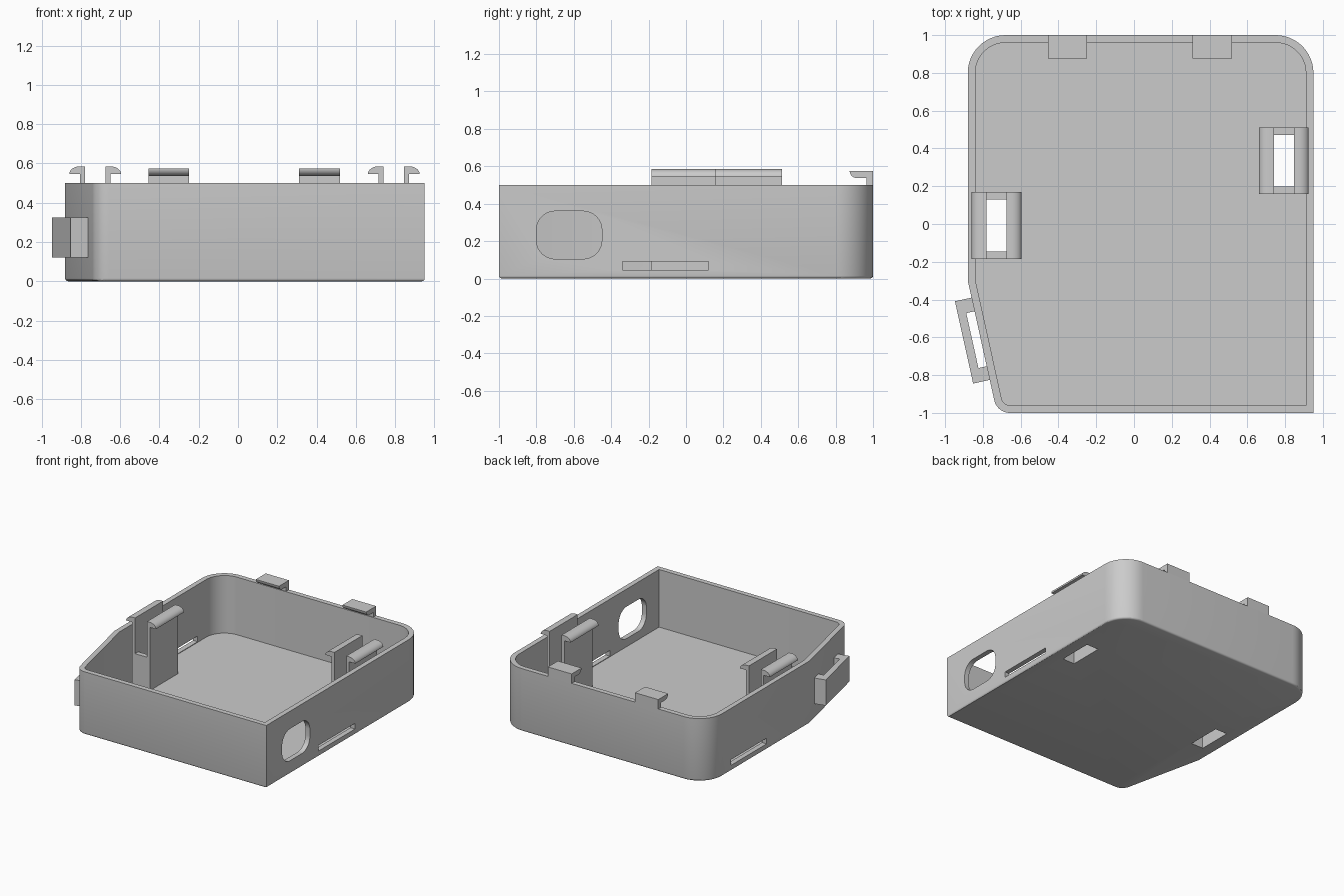
import bpy, bmesh, math
from mathutils import Vector, Matrix

cube = bpy.data.objects.get("Cube")
if cube:
    bpy.data.objects.remove(cube, do_unlink=True)

grey = bpy.data.materials.new("light grey plastic")
grey.use_nodes = True
grey.diffuse_color = (0.6, 0.6, 0.6, 1)
grey.node_tree.nodes["Principled BSDF"].inputs["Base Color"].default_value = (0.6, 0.6, 0.6, 1)

HEIGHT, WALL, FLOOR = 0.5, 0.04, 0.04


def outline(corners, inset=0, segments=12):
    """Counter-clockwise corners (x, y, radius) -> inset outline with filleted corners."""
    points = []
    n = len(corners)
    for i, (x, y, r) in enumerate(corners):
        p = Vector((x, y))
        before = (p - Vector(corners[i - 1][:2])).normalized()
        after = (Vector(corners[(i + 1) % n][:2]) - p).normalized()
        n1, n2 = Vector((-before.y, before.x)), Vector((-after.y, after.x))
        mitre = (n1 + n2) / (1 + n1.dot(n2))
        radius = max(r - inset, 0)
        if radius == 0:
            points.append(p + mitre * inset)
            continue
        centre = p + mitre * (inset + radius)
        turn = math.acos(max(-1, min(1, n1.dot(n2))))
        for k in range(segments + 1):
            points.append(centre - Matrix.Rotation(turn * k / segments, 2) @ n1 * radius)
    return points


def prism(name, points, axis, low, high, bottom_bevel=0):
    """Extrude a 2D profile along the x, y or z axis."""
    place = {"x": lambda u, v: (low, u, v),
             "y": lambda u, v: (u, low, v),
             "z": lambda u, v: (u, v, low)}[axis]
    bm = bmesh.new()
    base = bm.faces.new([bm.verts.new(place(*p)) for p in points])
    shift = Vector([high - low if a == axis else 0 for a in "xyz"])
    new = bmesh.ops.extrude_face_region(bm, geom=[base], use_keep_orig=True)["geom"]
    bmesh.ops.translate(bm, vec=shift, verts=[g for g in new if isinstance(g, bmesh.types.BMVert)])
    bmesh.ops.recalc_face_normals(bm, faces=bm.faces)
    if bottom_bevel:
        rim = [e for e in bm.edges if all(abs(v.co.z - low) < 1e-5 for v in e.verts)]
        bmesh.ops.bevel(bm, geom=rim, offset=bottom_bevel, segments=3, profile=0.5, affect="EDGES")
    mesh = bpy.data.meshes.new(name)
    bm.to_mesh(mesh)
    bm.free()
    mesh.materials.append(grey)
    obj = bpy.data.objects.new(name, mesh)
    bpy.context.collection.objects.link(obj)
    return obj


def box(name, x, y, z):
    return prism(name, [(x[0], y[0]), (x[1], y[0]), (x[1], y[1]), (x[0], y[1])], "z", *z)


def activate(obj):
    bpy.ops.object.select_all(action="DESELECT")
    obj.select_set(True)
    bpy.context.view_layer.objects.active = obj


def cut(target, cutter):
    cutter.hide_render = True
    mod = target.modifiers.new("cut", "BOOLEAN")
    mod.operation, mod.solver, mod.object = "DIFFERENCE", "EXACT", cutter
    activate(target)
    bpy.ops.object.modifier_apply(modifier=mod.name)
    bpy.data.objects.remove(cutter, do_unlink=True)


def arc(cx, cz, rx, rz, start, end, steps=8):
    angles = [math.radians(start + (end - start) * k / steps) for k in range(steps + 1)]
    return [(cx + rx * math.cos(a), cz + rz * math.sin(a)) for a in angles]


parts = []

# Open tray: three filleted corners, one square corner, one slanted side
shell = [(-0.725, -1, 0.085), (0.95, -1, 0), (0.95, 1, 0.2), (-0.88, 1, 0.2), (-0.88, -0.3, 0)]
tray = prism("tray", outline(shell), "z", 0, HEIGHT, 0.015)
cut(tray, prism("cavity", outline(shell, WALL), "z", FLOOR, HEIGHT + 0.1))
parts.append(tray)

# Port opening and narrow side slots
port = [(-0.8, 0.105, 0.1), (-0.45, 0.105, 0.1), (-0.45, 0.36, 0.1), (-0.8, 0.36, 0.1)]
cut(tray, prism("port_cutter", outline(port), "x", 0.87, 1.05))
cut(tray, box("slot_cutter", (0.87, 1.05), (-0.34, 0.12), (0.045, 0.09)))
cut(tray, box("slot_cutter", (-1, -0.82), (0.24, 0.69), (0.045, 0.09)))

# Tall double clips standing over floor openings
GAP, STEM, REACH = 0.053, 0.078, 0.132
HALF, END, TOP, LIP = 0.177, 0.137, 0.585, 0.545
for side, cx, cy in (("left", 0.793, 0.335), ("right", -0.727, -0.008)):
    cut(tray, box("opening_cutter", (cx - GAP, cx + GAP), (cy - END, cy + END), (-0.1, 0.1)))
    for s, where in ((-1, "right"), (1, "left")):
        profile = [(STEM, FLOOR), (STEM, LIP)]
        profile += arc(STEM, LIP, REACH - STEM, TOP - LIP, 0, 90)
        profile += [(GAP, TOP), (GAP, FLOOR)]
        parts.append(prism(f"{side}_clip_{where}_plate", [(cx + s * u, z) for u, z in profile],
                           "y", cy - HALF, cy + HALF))
    for s, where in ((-1, "front"), (1, "back")):
        ys = sorted((cy + s * END, cy + s * HALF))
        parts.append(box(f"{side}_clip_{where}_wall", (cx - GAP, cx + GAP), ys, (FLOOR, 0.3)))

# Hooks on the back rim, pointing inwards
hook = [(1, HEIGHT), (1, 0.575), (0.875, 0.575)]
hook += arc(0.915, 0.575, 0.04, 0.038, 180, 270)[1:]
hook += [(0.965, 0.537), (0.965, HEIGHT)]
for name, x0, x1 in (("back_hook_right", -0.455, -0.25), ("back_hook_left", 0.31, 0.52)):
    parts.append(prism(name, hook, "x", x0, x1))

# Strap loop on the slanted side
bend = Vector((-0.88, -0.3))
along = (Vector((-0.725, -1)) - bend).normalized()
out = Vector((along.y, -along.x))
start, length, leg = 0.092, 0.446, 0.074
loop = [(0, -0.01), (0, 0.09), (length, 0.09), (length, -0.01),
        (length - leg, -0.01), (length - leg, 0.045), (leg, 0.045), (leg, -0.01)]
parts.append(prism("strap_loop", [bend + along * (start + a) + out * o for a, o in loop],
                   "z", 0.12, 0.325))

for obj in parts:
    activate(obj)
    bpy.ops.object.shade_smooth_by_angle(angle=math.radians(30))
